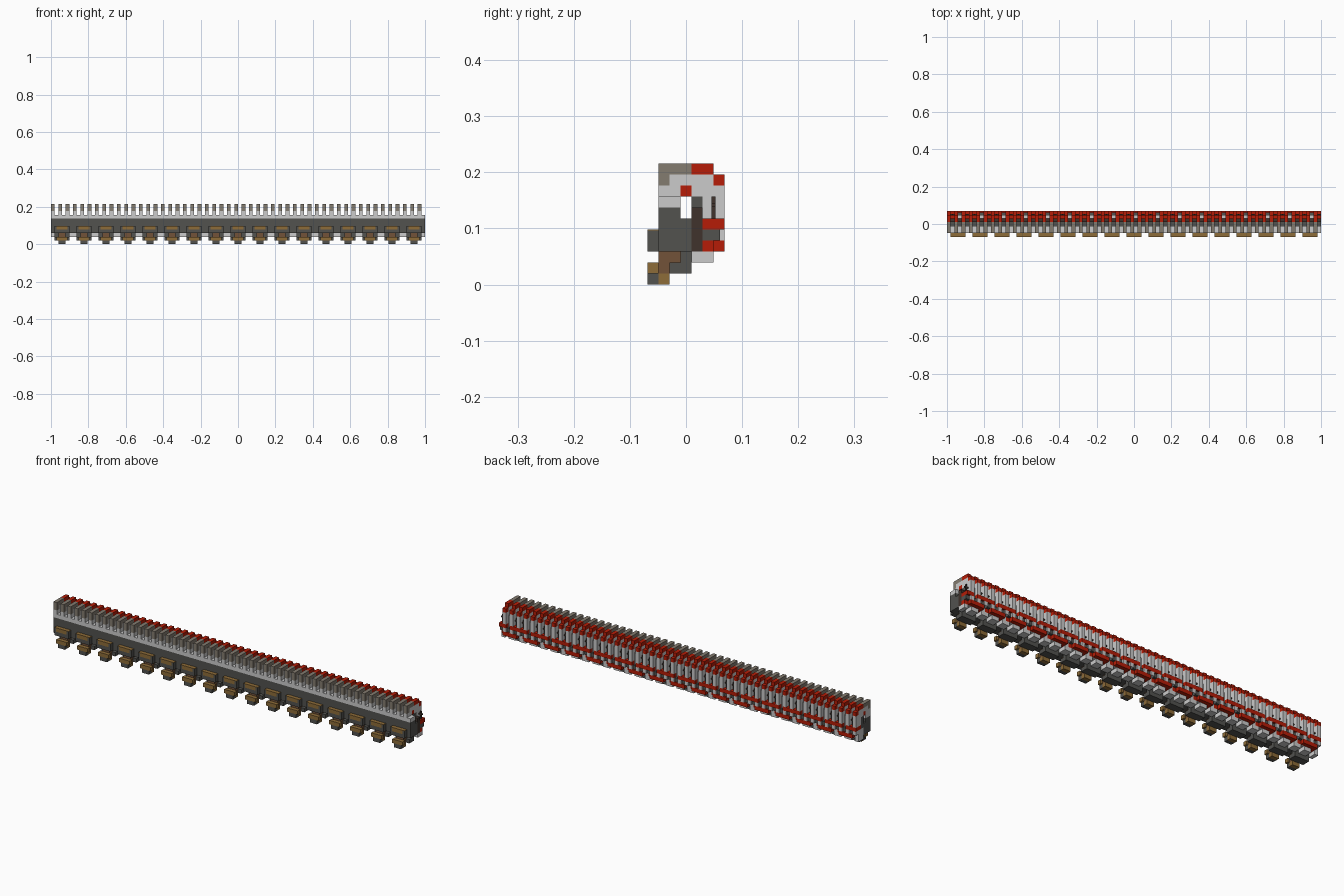
import bpy, bmesh

cube = bpy.data.objects.get("Cube")
if cube:
    bpy.data.objects.remove(cube, do_unlink=True)

CELLS = 102          # length in blocks
U = 2 / CELLS        # block size


def material(name, rgb):
    m = bpy.data.materials.new(name)
    m.use_nodes = True
    m.diffuse_color = (*rgb, 1)
    m.node_tree.nodes["Principled BSDF"].inputs["Base Color"].default_value = (*rgb, 1)
    return m


dark = material("dark_stone", (0.085, 0.085, 0.078))
light = material("light_stone", (0.60, 0.60, 0.60))
taupe = material("taupe_stone", (0.23, 0.20, 0.16))
red = material("red_clay", (0.47, 0.012, 0.002))
brown = material("golden_wood", (0.27, 0.15, 0.04))
umber = material("dark_wood", (0.17, 0.085, 0.04))
soot = material("soot_brown", (0.05, 0.032, 0.025))


def blocks(name, mat, starts, width, *sections):
    """Repeat boxes along x; each section is (y0, y1, z0, z1) in blocks."""
    bm = bmesh.new()
    for s in starts:
        for y0, y1, z0, z1 in sections:
            x0, x1 = max(s, 0), min(s + width, CELLS)
            geo = bmesh.ops.create_cube(bm, size=1)["verts"]
            bmesh.ops.scale(bm, verts=geo, vec=((x1 - x0) * U, (y1 - y0) * U, (z1 - z0) * U))
            centre = ((x0 + x1 - CELLS) / 2, (y0 + y1 - 7) / 2, (z0 + z1) / 2)
            bmesh.ops.translate(bm, verts=geo, vec=[c * U for c in centre])
    mesh = bpy.data.meshes.new(name)
    bm.to_mesh(mesh)
    bm.free()
    mesh.materials.append(mat)
    obj = bpy.data.objects.new(name, mesh)
    bpy.context.scene.collection.objects.link(obj)


whole = [0]
even = range(0, CELLS, 2)
odd = range(1, CELLS, 2)


def bays(*offsets):
    return [s + d for s in range(0, CELLS, 6) for d in offsets]


# Continuous front wall and ledge, with a stepped underside in each bay
blocks("front_wall", dark, whole, CELLS, (1, 3, 3, 7))
blocks("wall_core", dark, whole, CELLS, (3, 4, 3, 6))
blocks("front_ledge", light, whole, CELLS, (1, 3, 7, 8))
blocks("underside_beams", dark, bays(1), 4, (2, 4, 1, 2), (3, 4, 2, 3))

# Upright ribs that form the comb along the top
blocks("rib_caps", taupe, even, 1, (1, 4, 10, 11), (1, 2, 9, 10))
blocks("rib_bases", light, even, 1, (1, 3, 8, 9), (2, 6, 9, 10))
blocks("rib_top_tiles", red, even, 1, (4, 6, 10, 11), (6, 7, 9, 10))
blocks("rib_inner_tiles", red, even, 1, (3, 4, 8, 9))

# Rear columns, thickened in mid bay, with dark recesses between
blocks("rear_columns", light, even, 1, (4, 7, 8, 9), (5, 7, 6, 8), (4, 7, 4, 5), (4, 6, 3, 4))
blocks("mid_bay_columns", light, bays(3), 1, (5, 6, 4, 8))
blocks("column_recesses", dark, even, 1, (4, 5, 5, 8))
blocks("recess_panels", soot, odd, 1, (4, 5, 3, 7))
blocks("recess_floors", dark, odd, 1, (5, 6.6, 4, 5))

# Slim crossed bars in the open slots
blocks("bar_posts", soot, bays(1.35, 5.35), 0.3, (5.8, 6.2, 6, 8))
blocks("bar_rails", soot, bays(1, 5), 1, (5.8, 6.2, 7.1, 7.4))

# Red rear bands
blocks("rear_band", red, bays(1, 5), 1, (5, 7, 5, 6))
blocks("rear_band_steps", red, even, 1, (5, 7, 5, 6))
blocks("lower_tiles", red, bays(1), 4, (6, 7, 3, 4))
blocks("lower_tile_backs", red, odd, 1, (5, 6, 3, 4))
blocks("rear_lumps", light, range(-1, CELLS, 3), 2, (4, 6, 2, 3))

# Front brackets and hanging feet, one per bay
blocks("bracket_bases", dark, bays(1), 4, (0, 1, 3, 4))
blocks("bracket_ends", dark, bays(1, 4.5), 0.5, (0, 1, 4, 4.9))
blocks("bracket_panels", brown, bays(1.5), 3, (0, 1, 4, 4.9))
blocks("bracket_tops", brown, bays(1), 4, (0, 1, 4.9, 5))
blocks("bracket_braces", umber, bays(2), 2, (1, 3, 2, 3))
blocks("foot_bars", brown, bays(1.5), 3, (0, 1, 1, 2))
blocks("foot_heels", brown, bays(2), 2, (1, 2, 0, 1))
blocks("foot_toes", dark, bays(2), 2, (0, 1, 0, 1))
blocks("foot_stems", umber, bays(2), 2, (1, 2, 1, 2))
